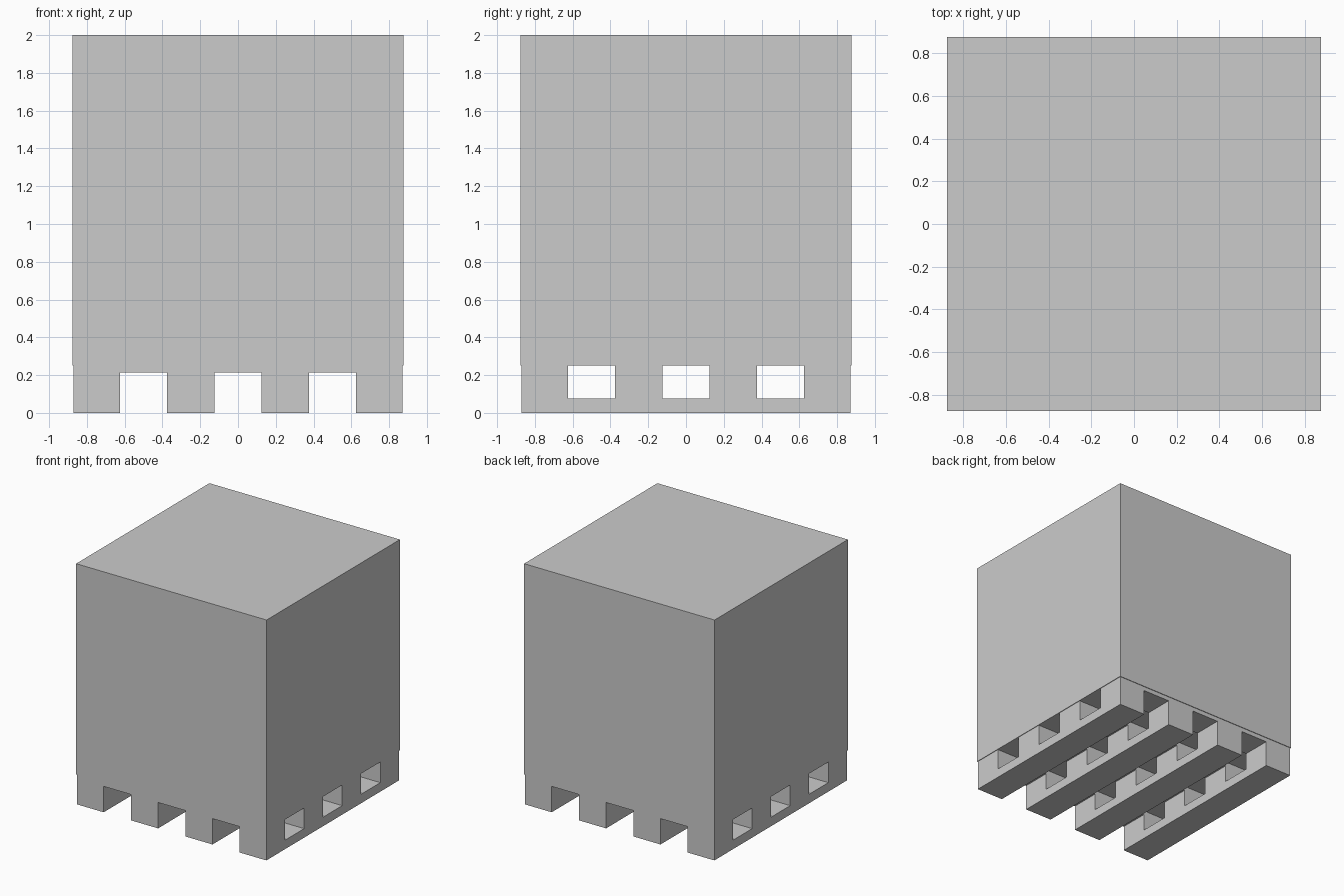
import bpy

if "Cube" in bpy.data.objects:
    bpy.data.objects.remove(bpy.data.objects["Cube"])

EDGE = 0.87                       # half width of the pallet
SPANS = [(-EDGE, -0.625), (-0.375, -0.125), (0.125, 0.375), (0.625, EDGE)]
Z_RUNNER, Z_BLOCK, Z_BOARD, Z_TOP = 0.075, 0.215, 0.25, 2.0


def box(name, x, y, z):
    """Axis-aligned box from (min, max) ranges."""
    bpy.ops.mesh.primitive_cube_add(size=1)
    ob = bpy.context.object
    ob.name = name
    ob.location = [(a + b) / 2 for a, b in (x, y, z)]
    ob.scale = [b - a for a, b in (x, y, z)]
    bpy.ops.object.transform_apply(location=False, rotation=False, scale=True)
    return ob


for i, span in enumerate(SPANS, 1):
    # Bottom runner, front to back
    box(f"bottom_runner_{i}", span, (-EDGE, EDGE), (0, Z_RUNNER))
    # Deck board, side to side
    box(f"deck_board_{i}", (-EDGE, EDGE), span, (Z_BLOCK, Z_BOARD))
    # Spacer blocks where runner and boards cross
    for j, across in enumerate(SPANS, 1):
        box(f"spacer_block_{i}_{j}", span, across, (Z_RUNNER, Z_BLOCK))

# Large crate resting on the pallet
box("crate", (-0.875, 0.875), (-0.875, 0.875), (Z_BOARD, Z_TOP))
